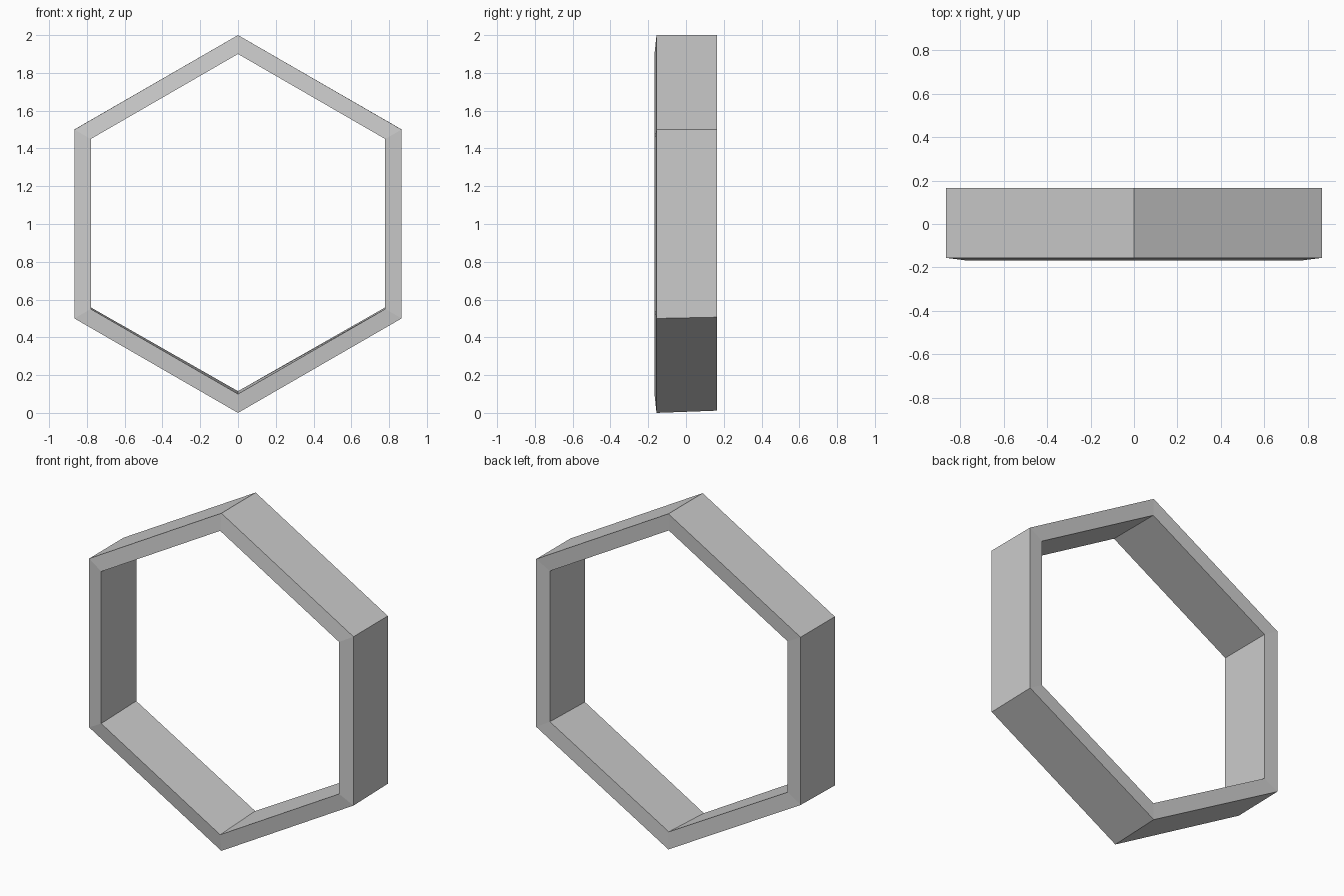
import bpy, bmesh, math

if "Cube" in bpy.data.objects:
    bpy.data.objects.remove(bpy.data.objects["Cube"])

SIDES = 6
# Cross-section: radius, y, lift of the lowest corners
PROFILE = [
    (1.000, -0.156, 0.000),   # outer front
    (1.000, 0.165, 0.012),    # outer back
    (0.900, 0.161, 0.015),    # inner back
    (0.900, -0.167, 0.000),   # inner front, slightly proud
]


def corner(radius, y, lift, i):
    a = math.pi / 2 + i * 2 * math.pi / SIDES
    # lift fades out from the bottom to the top of the ring
    fade = (1 - math.sin(a)) / 2
    return (radius * math.cos(a), y, 1 + radius * math.sin(a) + lift * fade ** 2)


# Hexagonal frame: the cross-section carried round six corners
bm = bmesh.new()
rings = [[bm.verts.new(corner(*p, i)) for p in PROFILE] for i in range(SIDES)]
n = len(PROFILE)
for i in range(SIDES):
    a, b = rings[i], rings[(i + 1) % SIDES]
    for j in range(n):
        k = (j + 1) % n
        bm.faces.new((a[j], a[k], b[k], b[j]))
bmesh.ops.recalc_face_normals(bm, faces=bm.faces[:])

mesh = bpy.data.meshes.new("hexagonal_frame")
bm.to_mesh(mesh)
bm.free()
frame = bpy.data.objects.new("hexagonal_frame", mesh)
bpy.context.collection.objects.link(frame)
